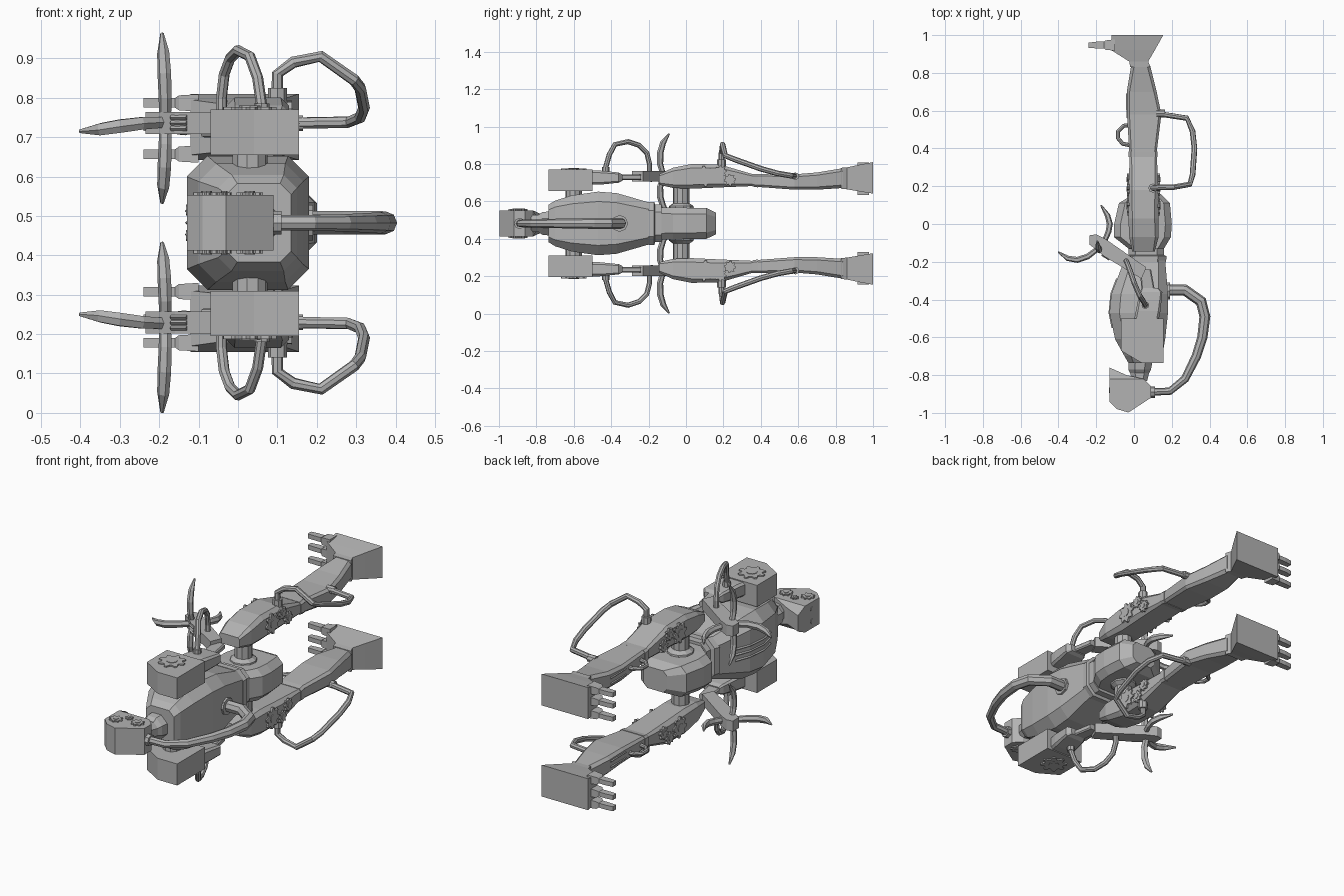
import bpy, bmesh, math
from mathutils import Vector

MID = 0.4825  # height of the left/right symmetry plane of the lying figure

grey = bpy.data.materials.new("plain grey")
grey.diffuse_color = (0.45, 0.45, 0.45, 1)

centre = bpy.data.objects.new("mirror_centre", None)
centre.location = (0, 0, MID)
centre.hide_render = True
bpy.context.collection.objects.link(centre)


def finish(bm, name, mirror):
    bmesh.ops.recalc_face_normals(bm, faces=bm.faces)
    me = bpy.data.meshes.new(name)
    bm.to_mesh(me)
    bm.free()
    me.materials.append(grey)
    ob = bpy.data.objects.new(name, me)
    bpy.context.collection.objects.link(ob)
    if mirror:
        m = ob.modifiers.new("other_side", 'MIRROR')
        m.use_axis = (False, False, True)
        m.mirror_object = centre
        m.use_mirror_merge = False
    return ob


def skin(name, rings, mirror):
    """Bridge rings of points and cap both ends."""
    bm = bmesh.new()
    rows = [[bm.verts.new(p) for p in r] for r in rings]
    n = len(rows[0])
    for a, b in zip(rows, rows[1:]):
        for i in range(n):
            j = (i + 1) % n
            bm.faces.new((a[i], a[j], b[j], b[i]))
    bm.faces.new(rows[0])
    bm.faces.new(rows[-1])
    return finish(bm, name, mirror)


def loft(name, sections, ch=0.25, mirror=True, axis='y'):
    """Chamfered rectangles (t, a0, a1, z0, z1) along y (a = x) or x (a = y)."""
    rings = []
    for t, a0, a1, z0, z1 in sections:
        c = ch * min(a1 - a0, z1 - z0)
        if c:
            pts = [(a0 + c, z0), (a1 - c, z0), (a1, z0 + c), (a1, z1 - c),
                   (a1 - c, z1), (a0 + c, z1), (a0, z1 - c), (a0, z0 + c)]
        else:
            pts = [(a0, z0), (a1, z0), (a1, z1), (a0, z1)]
        rings.append([(a, t, z) if axis == 'y' else (t, a, z) for a, z in pts])
    return skin(name, rings, mirror)


def body(name, sections, ch):
    """Central parts given as (y, x0, x1, half height)."""
    return loft(name, [(y, a, b, MID - h, MID + h) for y, a, b, h in sections], ch, False)


def prism(name, poly, z0, z1, mirror=True):
    return skin(name, [[(x, y, z) for x, y in poly] for z in (z0, z1)], mirror)


def sweep(name, pts, radii, sides=8, mirror=True, flat=1.0):
    """Round or flattened tube through points."""
    pts = [Vector(p) for p in pts]
    rings, u = [], None
    for i, p in enumerate(pts):
        t = (pts[min(i + 1, len(pts) - 1)] - pts[max(i - 1, 0)]).normalized()
        if u is None:
            u = t.orthogonal() if abs(t.z) > 0.7 else t.cross(Vector((0, 0, 1)))
        u = (u - t * u.dot(t)).normalized()
        v = t.cross(u)
        r = radii if isinstance(radii, float) else radii[i]
        rings.append([p + u * r * flat * math.cos(2 * math.pi * k / sides)
                      + v * r * math.sin(2 * math.pi * k / sides) for k in range(sides)])
    return skin(name, rings, mirror)


def gear(name, c, normal, r, thick=0.007, teeth=8):
    """Toothed disc with a raised hub."""
    n = Vector(normal).normalized()
    u = n.orthogonal().normalized()
    v = n.cross(u)
    c = Vector(c)
    for part, k, hgt, rad in (("", teeth * 4, thick, r), ("_hub", 8, thick * 1.4, r * 0.4)):
        ring = []
        for i in range(k):
            a = 2 * math.pi * i / k
            q = rad * (0.74 if part == "" and i % 4 > 1 else 1)
            ring.append(c + (u * math.cos(a) + v * math.sin(a)) * q)
        skin(name + part, [[p - n * 0.005 for p in ring], [p + n * hgt for p in ring]], True)


# head, jaw, eye, neck
prism("head", [(-0.13, -0.82), (0.05, -0.82), (0.09, -0.86), (0.09, -0.92),
               (-0.03, -0.998), (-0.09, -0.98), (-0.13, -0.94)], 0.412, 0.553, False)
skin("jaw", [[(-0.13, -0.82, 0.412), (0.05, -0.82, 0.412), (0.05, -0.82, 0.553), (-0.13, -0.82, 0.553)],
             [(-0.13, -0.76, 0.44), (-0.04, -0.80, 0.44), (-0.04, -0.80, 0.525), (-0.13, -0.76, 0.525)]], False)
gear("head_gear_front", (-0.08, -0.915, 0.553), (0, 0, 1), 0.034)
gear("head_gear_back", (0.03, -0.89, 0.553), (0, 0, 1), 0.034)
gear("head_gear_small", (-0.035, -0.868, 0.553), (0, 0, 1), 0.02)
sweep("eye", [(-0.128, -0.88, 0.515), (-0.132, -0.88, 0.515)], 0.014)
body("neck", [(-0.83, -0.01, 0.07, 0.045), (-0.79, -0.02, 0.08, 0.045),
              (-0.77, -0.03, 0.09, 0.06), (-0.72, -0.03, 0.10, 0.066)], 0.29)

# torso, chest grill, waist, pelvis
body("torso", [(-0.735, -0.03, 0.135, 0.10), (-0.70, -0.05, 0.15, 0.122), (-0.61, -0.10, 0.165, 0.15),
               (-0.47, -0.13, 0.18, 0.17), (-0.37, -0.12, 0.18, 0.162), (-0.19, -0.05, 0.165, 0.11)], 0.17)
for i in range(3):
    h = -0.03 + 0.03 * i
    sweep("chest_bar", [(-0.112, -0.55, MID + h), (-0.128, -0.47, MID + h), (-0.118, -0.37, MID + h),
                        (-0.088, -0.29, MID + h)], 0.007, 4, False)
body("waist", [(-0.20, -0.06, 0.17, 0.115), (-0.17, -0.05, 0.172, 0.115),
               (-0.165, -0.03, 0.16, 0.10), (-0.13, -0.03, 0.16, 0.10)], 0.2)
body("pelvis", [(-0.145, -0.01, 0.15, 0.085), (-0.07, -0.105, 0.195, 0.086), (0.0, -0.105, 0.20, 0.084),
                (0.11, -0.08, 0.19, 0.082), (0.16, 0.0, 0.14, 0.058)], 0.2)

# hose from the back to the head
sweep("back_hose", [(0.15, -0.35, MID), (0.27, -0.35, MID), (0.355, -0.41, MID), (0.375, -0.49, MID),
                    (0.362, -0.60, MID), (0.33, -0.70, MID), (0.27, -0.82, MID), (0.19, -0.885, MID),
                    (0.08, -0.89, MID)], [0.03, 0.03, 0.03, 0.029, 0.027, 0.025, 0.022, 0.02, 0.02], 8, False)
sweep("hose_collar_back", [(0.16, -0.355, MID), (0.19, -0.355, MID)], 0.045, 8, False)
sweep("hose_collar_head", [(0.08, -0.89, MID), (0.11, -0.89, MID)], 0.03, 8, False)

# shoulders
prism("shoulder_box", [(-0.07, -0.50), (0.155, -0.50), (0.155, -0.735), (0.04, -0.735), (-0.07, -0.67)],
      0.655, 0.77)
gear("shoulder_gear", (0.03, -0.60, 0.77), (0, 0, 1), 0.068)
sweep("shoulder_joint", [(0.03, -0.60, 0.58), (0.03, -0.60, 0.67)], 0.045, 10)

# arms
loft("upper_arm", [(-0.51, 0.0, 0.13, 0.69, 0.765), (-0.46, 0.01, 0.14, 0.69, 0.765),
                   (-0.36, 0.03, 0.15, 0.70, 0.755), (-0.34, 0.04, 0.13, 0.71, 0.745)], 0.15)
loft("elbow", [(-0.35, 0.04, 0.11, 0.715, 0.745), (-0.24, 0.03, 0.09, 0.715, 0.745)], 0.2)
prism("forearm", [(-0.235, -0.06), (-0.20, -0.055), (-0.15, -0.08), (0.065, -0.23), (0.04, -0.29),
                  (-0.16, -0.17), (-0.20, -0.135), (-0.235, -0.11)], 0.708, 0.764)
for z in (0.722, 0.736, 0.75):
    sweep("hand_slot", [(-0.17, -0.163, z), (-0.13, -0.188, z)], 0.006, 4)
sweep("arm_hose", [(0.06, -0.43, 0.73), (0.06, -0.43, 0.78), (0.05, -0.41, 0.85), (0.03, -0.38, 0.905),
                   (0.0, -0.31, 0.92), (-0.02, -0.25, 0.90), (-0.035, -0.21, 0.86),
                   (-0.042, -0.195, 0.80), (-0.042, -0.195, 0.73)], 0.014)
sweep("arm_hose_collar", [(0.06, -0.43, 0.74), (0.06, -0.43, 0.785)], 0.02)

# claws: four curved blades around the wrist
claws = {
    "claw_front": [(-0.19, -0.13, 0.738), (-0.245, -0.172, 0.735), (-0.30, -0.19, 0.728),
                   (-0.35, -0.182, 0.72), (-0.402, -0.148, 0.715)],
    "claw_back": [(-0.16, -0.10, 0.735), (-0.135, -0.04, 0.73), (-0.128, 0.0, 0.725),
                  (-0.14, 0.045, 0.72), (-0.175, 0.10, 0.715)],
    "claw_outer": [(-0.185, -0.12, 0.735), (-0.185, -0.138, 0.80), (-0.187, -0.138, 0.86),
                   (-0.19, -0.122, 0.915), (-0.193, -0.09, 0.963)],
    "claw_inner": [(-0.185, -0.12, 0.735), (-0.185, -0.138, 0.68), (-0.187, -0.138, 0.625),
                   (-0.19, -0.122, 0.575), (-0.193, -0.09, 0.533)]}
for name, path in claws.items():
    sweep(name, path, [0.016, 0.018, 0.019, 0.017, 0.005], 6, True, 0.85)

# hips
sweep("hip_joint", [(0.05, -0.025, 0.55), (0.05, -0.025, 0.70)], 0.045, 10)
sweep("hip_disc", [(0.05, -0.025, 0.55), (0.05, -0.025, 0.575), (0.05, -0.025, 0.59)],
      [0.07, 0.066, 0.045], 10)

# legs
loft("thigh", [(-0.145, -0.01, 0.11, 0.69, 0.745), (-0.07, -0.025, 0.13, 0.672, 0.78),
               (0.03, -0.03, 0.13, 0.668, 0.80), (0.18, -0.03, 0.13, 0.675, 0.798),
               (0.37, -0.022, 0.12, 0.683, 0.742)], 0.16)
loft("knee", [(0.355, -0.028, 0.125, 0.68, 0.748), (0.385, -0.028, 0.125, 0.675, 0.748)], 0.16)
loft("shin", [(0.38, -0.025, 0.12, 0.678, 0.748), (0.58, -0.037, 0.145, 0.663, 0.745),
              (0.70, -0.038, 0.12, 0.663, 0.755), (0.84, -0.015, 0.085, 0.672, 0.778)], 0.16)
for z in (0.69, 0.72):
    sweep("shin_slot", [(-0.034, 0.56, z), (-0.037, 0.69, z)], 0.006, 4)
sweep("shin_handle", [(-0.01, 0.525, 0.71), (-0.055, 0.52, 0.71), (-0.085, 0.49, 0.71),
                      (-0.085, 0.455, 0.71), (-0.06, 0.425, 0.71), (-0.01, 0.415, 0.71)], 0.011)
for x, n in ((0.13, 1), (-0.03, -1)):
    gear("thigh_gear_large", (x, 0.10, 0.735), (n, 0, 0), 0.055)
    gear("thigh_gear_upper", (x, 0.185, 0.76), (n, 0, 0), 0.033)
    gear("thigh_gear_lower", (x, 0.235, 0.715), (n, 0, 0), 0.033)

# leg hoses
sweep("leg_hose", [(0.10, 0.19, 0.78), (0.10, 0.19, 0.86), (0.14, 0.195, 0.89), (0.21, 0.195, 0.905),
                   (0.295, 0.21, 0.845), (0.31, 0.26, 0.825), (0.32, 0.40, 0.775), (0.31, 0.49, 0.75),
                   (0.28, 0.56, 0.738), (0.12, 0.585, 0.735)], 0.015)
sweep("leg_hose_collar", [(0.10, 0.19, 0.77), (0.10, 0.19, 0.825)], 0.024)
sweep("shin_hose_collar", [(0.12, 0.585, 0.735), (0.165, 0.585, 0.735)], 0.02)

# feet and toes
loft("foot", [(0.83, -0.02, 0.088, 0.668, 0.78), (0.86, -0.025, 0.075, 0.665, 0.782),
              (0.92, -0.12, 0.11, 0.655, 0.795), (1.0, -0.12, 0.155, 0.642, 0.81)], 0)
for z in (0.787, 0.727, 0.657):
    loft("toe", [(-0.10, 0.918, 0.978, z - 0.022, z + 0.022), (-0.15, 0.922, 0.972, z - 0.019, z + 0.019),
                 (-0.16, 0.93, 0.965, z - 0.012, z + 0.012), (-0.20, 0.93, 0.965, z - 0.012, z + 0.012),
                 (-0.24, 0.932, 0.96, z - 0.012, z + 0.012)], 0, True, 'x')
